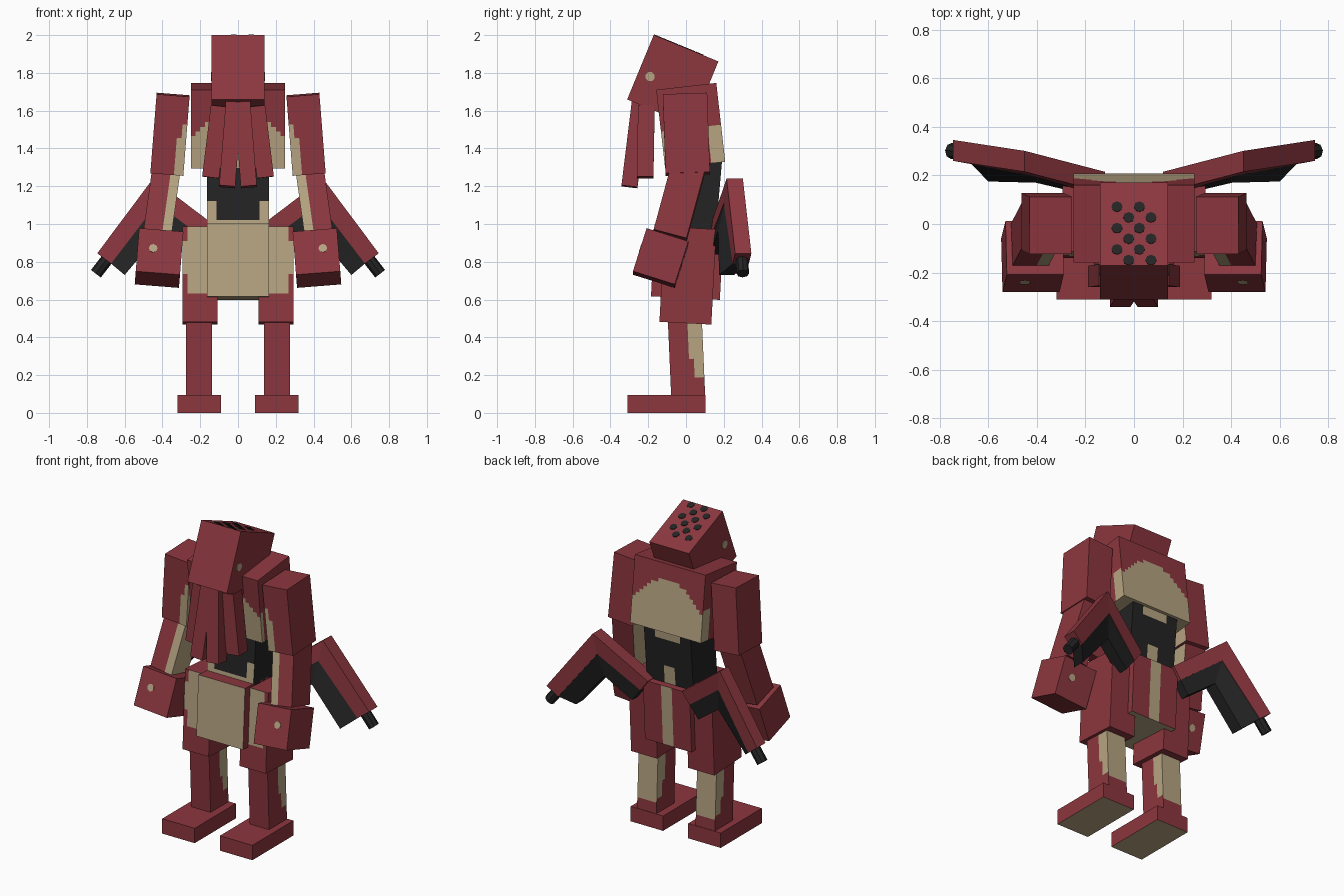
import bpy, bmesh
from math import radians
from mathutils import Matrix, Vector, Euler

if "Cube" in bpy.data.objects:
    bpy.data.objects.remove(bpy.data.objects["Cube"])


def material(name, rgb):
    m = bpy.data.materials.new(name)
    m.use_nodes = True
    m.diffuse_color = (*rgb, 1)
    m.node_tree.nodes["Principled BSDF"].inputs["Base Color"].default_value = (*rgb, 1)
    return m


MATS = [material("dark_red", (0.262, 0.038, 0.049)),
        material("tan", (0.475, 0.375, 0.225)),
        material("black", (0.017, 0.017, 0.017))]
RED, TAN, BLACK = range(3)


def finish(bm, name, matrix=None):
    bmesh.ops.recalc_face_normals(bm, faces=bm.faces)
    mesh = bpy.data.meshes.new(name)
    bm.to_mesh(mesh)
    bm.free()
    for m in MATS:
        mesh.materials.append(m)
    ob = bpy.data.objects.new(name, mesh)
    bpy.context.collection.objects.link(ob)
    if matrix:
        ob.matrix_world = matrix
    return ob


def box(name, size, loc, rx=0, ry=0, mat=RED, paint=None, cell=0.025):
    """Tilted box; paint(centre, normal) picks a colour per grid cell."""
    bm = bmesh.new()
    bmesh.ops.create_cube(bm, size=1, matrix=Matrix.Diagonal((*size, 1)))
    if paint:
        for axis in range(3):
            n = round(size[axis] / cell)
            normal = Vector([float(i == axis) for i in range(3)])
            for k in range(1, n):
                bmesh.ops.bisect_plane(bm, geom=bm.verts[:] + bm.edges[:] + bm.faces[:],
                                       plane_co=normal * size[axis] * (k / n - 0.5),
                                       plane_no=normal)
    bm.normal_update()
    for f in bm.faces:
        f.material_index = paint(f.calc_center_median(), f.normal) if paint else mat
    matrix = Matrix.Translation(loc) @ Euler((radians(rx), radians(ry), 0)).to_matrix().to_4x4()
    finish(bm, name, matrix)
    return matrix


def dot(name, parent, loc, normal, radius, mat, depth=0.006, sides=8):
    """Short cylinder placed in the local space of a part."""
    bm = bmesh.new()
    turn = Vector(normal).to_track_quat('Z', 'Y').to_matrix().to_4x4()
    bmesh.ops.create_cone(bm, cap_ends=True, segments=sides, radius1=radius,
                          radius2=radius, depth=depth)
    for f in bm.faces:
        f.material_index = mat
    finish(bm, name, parent @ Matrix.Translation(loc) @ turn)


def bent_bar(name, top, bottom, s, mat, half=0.043):
    """Bar through three stations, each given by its top and bottom edge."""
    bm = bmesh.new()
    rings = []
    for a, b in zip(top, bottom):
        corners = [(a, -half), (a, half), (b, half), (b, -half)]
        rings.append([bm.verts.new((s * p[0], p[1] + d, p[2])) for p, d in corners])
    for r, q in zip(rings, rings[1:]):
        for i in range(4):
            bm.faces.new((r[i], r[i - 1], q[i - 1], q[i]))
    bm.faces.new(rings[0])
    bm.faces.new(rings[-1])
    for f in bm.faces:
        f.material_index = mat
    finish(bm, name)


# Colour rules, in the local space of each part
def paint_chest(c, n):
    if n.z < -0.5:
        return TAN
    if abs(n.y) > 0.5:
        return TAN if c.z < 0.11 - 2.6 * c.x ** 2 else RED
    if abs(n.x) > 0.5 and c.z < 0 and (c.y > 0.085 or c.y < -0.14):
        return TAN
    return RED


def paint_abdomen(c, n):
    if n.y < -0.5 and (c.z < -0.15 or (c.z < -0.06 and abs(c.x) > 0.11)):
        return TAN
    if n.y > 0.5 and ((c.z > 0.12 and abs(c.x) < 0.1) or (c.z < -0.05 and abs(c.x) < 0.03)):
        return TAN
    return BLACK


def paint_pelvis(c, n):
    if n.y < -0.5 or n.z < -0.5 or (n.y > 0.5 and abs(c.x) < 0.03):
        return TAN
    return RED


def paint_shin(c, n):
    if n.y > 0.5:
        return TAN if c.z > -0.13 else RED
    if abs(n.x) > 0.5 and ((c.y > 0 and c.z > 0) or (c.y > 0.04 and c.z > -0.09)):
        return TAN
    return RED


# Head with crown spots and eyes
head = box("head", (0.28, 0.37, 0.37), (0, -0.07, 1.76), rx=-22.4)
for row in range(6):
    for x in ((-0.07, 0.022), (-0.022, 0.07))[row % 2]:
        dot("crown_spot", head, (x, 0.076 - 0.0475 * row, 0.185), (0, 0, 1), 0.023, BLACK)

# Trunk
box("chest", (0.50, 0.32, 0.42), (0, 0.025, 1.52), rx=6.5, paint=paint_chest)
box("abdomen", (0.33, 0.24, 0.45), (0, 0.055, 1.16), rx=-5, paint=paint_abdomen)
box("pelvis", (0.33, 0.365, 0.385), (0, 0.007, 0.80), rx=-3, paint=paint_pelvis)

for side, s in (("left", 1), ("right", -1)):
    dot(side + "_eye", head, (s * 0.14, -0.119, -0.027), (s, 0, 0), 0.026, TAN)

    # Face tentacles
    box(side + "_inner_tentacle", (0.085, 0.085, 0.45), (s * 0.04, -0.272, 1.42),
        rx=-7, ry=-4.5 * s)
    box(side + "_outer_tentacle", (0.09, 0.088, 0.38), (s * 0.122, -0.213, 1.435),
        rx=-1, ry=-7 * s)

    # Arms, with a light inner edge
    def paint_upper(c, n):
        inner = n.x * s < -0.5 or (n.y < -0.5 and c.x * s < -0.04)
        low = c.z < 0.06 and (c.x * s < -0.065 or c.z < 0.0)
        return TAN if inner and low else RED

    def paint_fore(c, n):
        return TAN if n.x * s < -0.5 or (n.y < -0.5 and c.x * s < -0.03) else RED

    box(side + "_upper_arm", (0.175, 0.235, 0.42), (s * 0.36, 0.002, 1.475),
        rx=2, ry=-4.5 * s, paint=paint_upper)
    box(side + "_forearm", (0.15, 0.18, 0.38), (s * 0.403, -0.035, 1.12),
        rx=-15, ry=-8 * s, paint=paint_fore)
    hand = box(side + "_hand", (0.235, 0.232, 0.24), (s * 0.418, -0.134, 0.82),
               rx=-17.5, ry=-4.5 * s)
    for d in (-1, 1):
        dot(side + "_hand_spot", hand, (s * 0.035, d * 0.116, 0.015), (0, d, 0), 0.023, TAN)

    # Legs
    def paint_thigh(c, n):
        edge = c.x * s > 0.068 and (c.z > 0.17 or c.z < 0)
        return TAN if n.y < -0.5 and c.z > -0.11 and not edge else RED

    box(side + "_thigh", (0.185, 0.275, 0.505), (s * 0.202, 0.01, 0.727),
        rx=-3, paint=paint_thigh)
    box(side + "_shin", (0.137, 0.18, 0.40), (s * 0.207, 0.003, 0.285),
        rx=2.5, paint=paint_shin)
    box(side + "_foot", (0.23, 0.415, 0.095), (s * 0.204, -0.103, 0.0475),
        paint=lambda c, n: TAN if n.z < -0.5 else RED, cell=1)

    # Bent back blaster: red upper bar, black underside, muzzle
    top = [(0.12, 0.172, 0.99), (0.45, 0.258, 1.24), (0.745, 0.303, 0.845)]
    mid = [(0.174, 0.17, 0.918), (0.428, 0.243, 1.109), (0.672, 0.29, 0.79)]
    low = [(0.234, 0.17, 0.838), (0.404, 0.21, 0.963), (0.60, 0.215, 0.73)]
    bent_bar(side + "_blaster_shell", top, mid, s, RED)
    bent_bar(side + "_blaster_core", mid, low, s, BLACK, half=0.04)
    dot(side + "_muzzle", Matrix.Translation((s * 0.715, 0.298, 0.785)), (0, 0, 0),
        (s * 0.61, 0.05, -0.79), 0.033, BLACK, depth=0.12)
